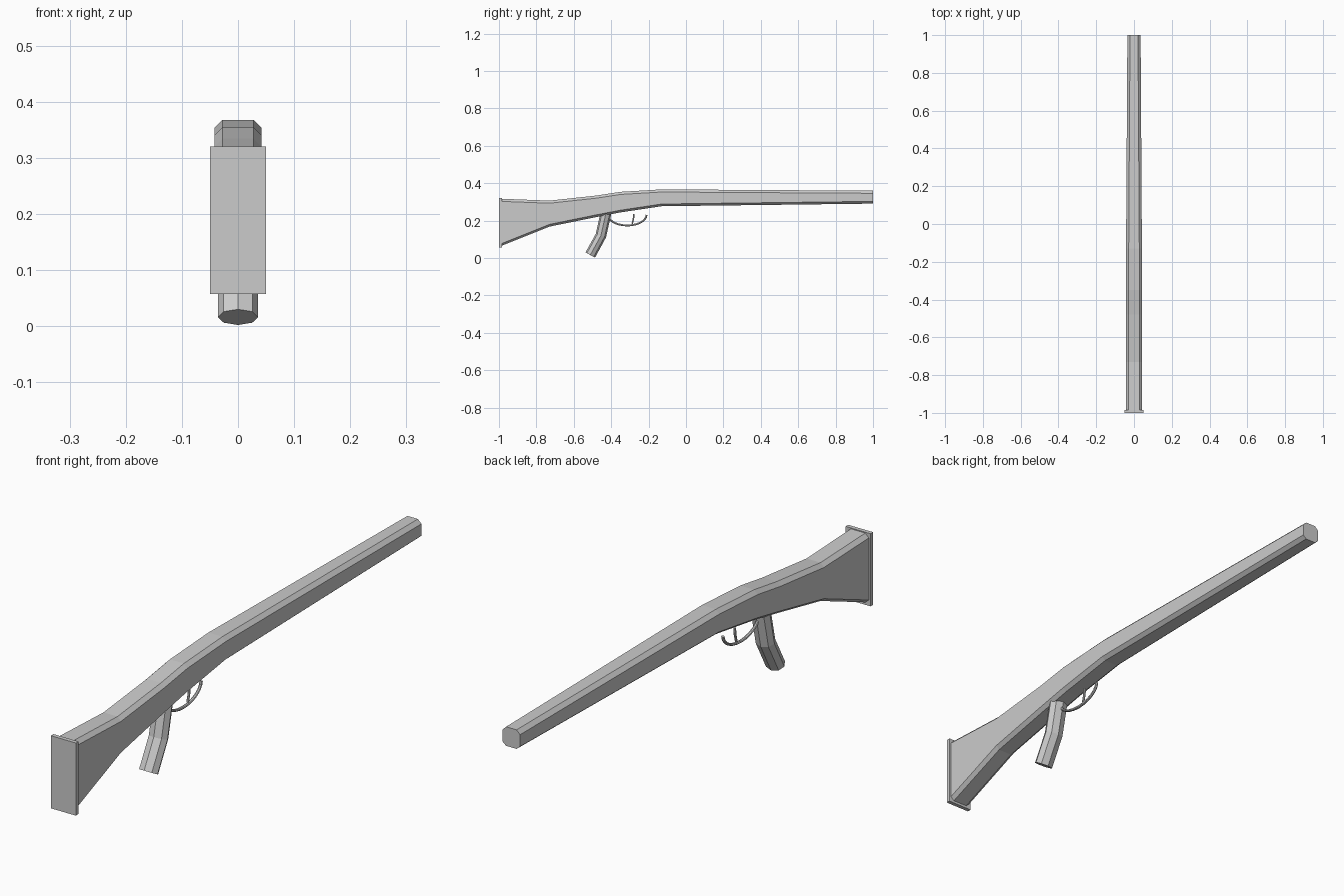
import bpy, bmesh, math
from mathutils import Vector

cube = bpy.data.objects.get("Cube")
if cube:
    bpy.data.objects.remove(cube, do_unlink=True)

grey = bpy.data.materials.new("plain grey")
grey.use_nodes = True
colour = (0.6, 0.6, 0.6, 1)
grey.diffuse_color = colour
grey.node_tree.nodes["Principled BSDF"].inputs["Base Color"].default_value = colour


def loft(name, rings):
    """Skin matching rings of points and cap both ends."""
    bm = bmesh.new()
    rows = [[bm.verts.new(p) for p in ring] for ring in rings]
    n = len(rows[0])
    for a, b in zip(rows, rows[1:]):
        for i in range(n):
            j = (i + 1) % n
            bm.faces.new((a[i], a[j], b[j], b[i]))
    bm.faces.new(rows[0])
    bm.faces.new(rows[-1])
    bmesh.ops.recalc_face_normals(bm, faces=bm.faces)
    mesh = bpy.data.meshes.new(name)
    bm.to_mesh(mesh)
    bm.free()
    mesh.materials.append(grey)
    obj = bpy.data.objects.new(name, mesh)
    bpy.context.collection.objects.link(obj)
    return obj


def tube(name, path, rx, rside, sides, spin=0):
    """Sweep an oval section along a path in the x = 0 plane."""
    pts = [Vector((0, y, z)) for y, z in path]
    rings = []
    for i, p in enumerate(pts):
        along = (pts[min(i + 1, len(pts) - 1)] - pts[max(i - 1, 0)]).normalized()
        across = Vector((0, along.z, -along.y))
        ring = []
        for k in range(sides):
            t = math.tau * k / sides + spin
            ring.append(p + Vector((rx * math.cos(t), 0, 0)) + across * rside * math.sin(t))
        rings.append(ring)
    return loft(name, rings)


# Stock and barrel: one chamfered body, stations of y, bottom, top, half width
def body_ring(y, low, high, w):
    c = 0.014
    half = [(w - c, low), (w, low + 0.012), (w, high - c), (w - c, high)]
    return [(x, y, z) for x, z in half] + [(-x, y, z) for x, z in reversed(half)]


stations = [
    (-0.99, 0.064, 0.317, 0.043),
    (-0.73, 0.168, 0.307, 0.042),
    (-0.48, 0.219, 0.334, 0.042),
    (-0.35, 0.244, 0.354, 0.042),
    (-0.13, 0.277, 0.367, 0.042),
    (1.0, 0.291, 0.360, 0.035),
]
loft("stock_and_barrel", [body_ring(*s) for s in stations])

# Butt plate
loft("butt_plate", [[(-0.05, y, 0.057), (0.05, y, 0.057), (0.05, y, 0.32), (-0.05, y, 0.32)]
                    for y in (-1.0, -0.985)])

# Bent eight-sided grip
tube("grip", [(-0.512, 0.016), (-0.455, 0.12), (-0.426, 0.25)], 0.036, 0.029, 8)

# Trigger guard: an arc hanging below the body
arc = []
for i in range(13):
    t = math.pi * (1.0 + i / 12)
    arc.append((-0.314 + 0.103 * math.cos(t), 0.231 + 0.057 * math.sin(t)))
tube("trigger_guard", arc, 0.006, 0.005, 8)

# Trigger
tube("trigger", [(-0.279, 0.236), (-0.281, 0.21), (-0.288, 0.183)], 0.005, 0.004, 8)
